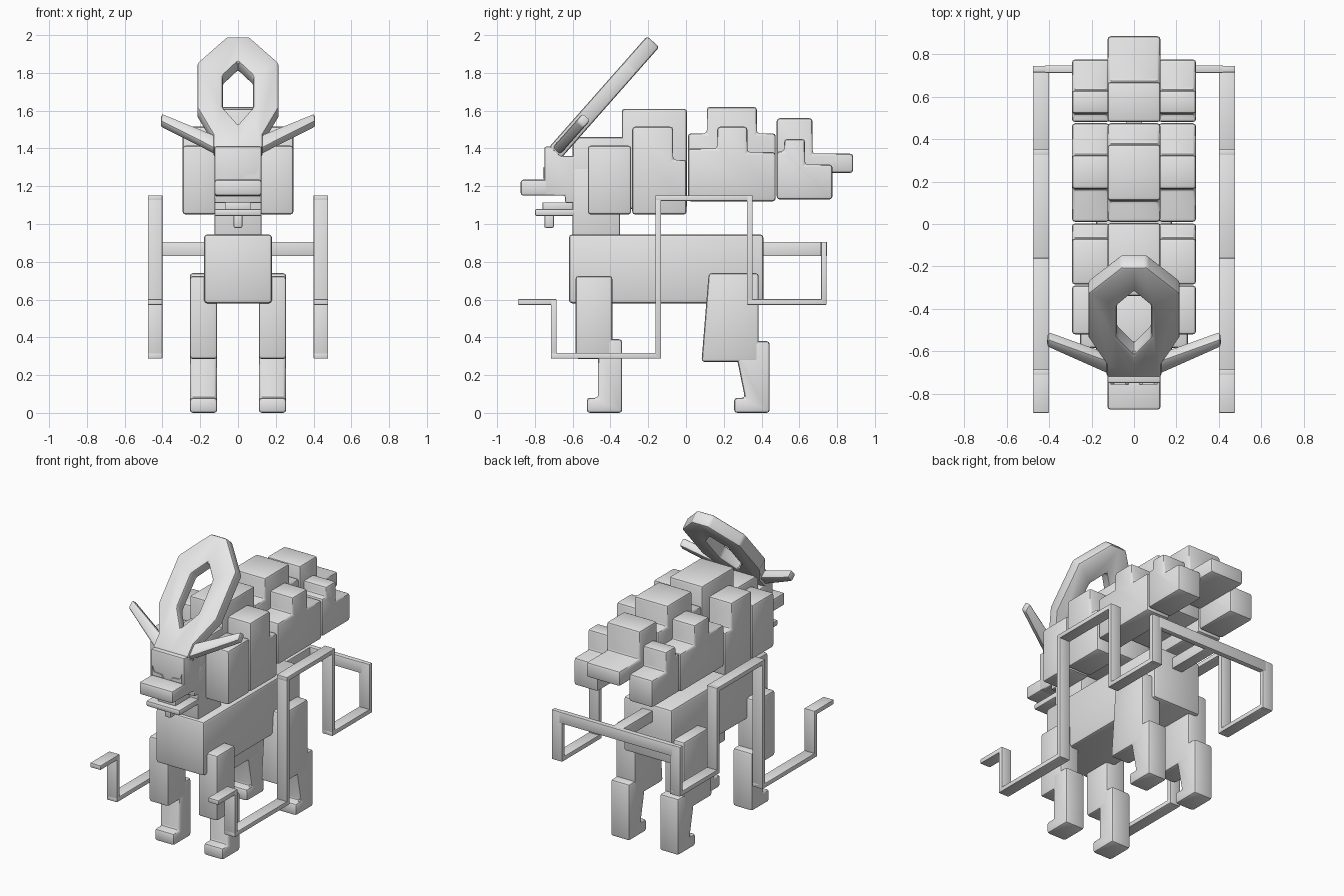
import bpy, bmesh, math
from mathutils import Vector

if "Cube" in bpy.data.objects:
    bpy.data.objects.remove(bpy.data.objects["Cube"])

grey = bpy.data.materials.new("light grey")
grey.diffuse_color = (0.8, 0.8, 0.8, 1)
grey.use_nodes = True
grey.node_tree.nodes["Principled BSDF"].inputs["Base Color"].default_value = grey.diffuse_color


def finish(name, bm, bevel, mirror, weld):
    """Turn a bmesh into a bevelled, optionally x-mirrored object."""
    if weld:  # open the seam on the centre plane
        seam = [f for f in bm.faces if all(abs(v.co.x) < 1e-5 for v in f.verts)]
        bmesh.ops.delete(bm, geom=seam, context='FACES')
    bmesh.ops.recalc_face_normals(bm, faces=bm.faces)
    me = bpy.data.meshes.new(name)
    bm.to_mesh(me)
    bm.free()
    me.materials.append(grey)
    ob = bpy.data.objects.new(name, me)
    bpy.context.collection.objects.link(ob)
    if mirror or weld:
        m = ob.modifiers.new("mirror", 'MIRROR')
        m.use_mirror_merge = weld
    if bevel:
        b = ob.modifiers.new("bevel", 'BEVEL')
        b.width, b.segments, b.limit_method = bevel, 2, 'ANGLE'
    bpy.ops.object.select_all(action='DESELECT')
    ob.select_set(True)
    bpy.context.view_layer.objects.active = ob
    bpy.ops.object.convert(target='MESH')
    bpy.ops.object.shade_smooth_by_angle(angle=math.radians(35))
    return ob


def prism(name, pts, lo, hi, bevel=0.016, mirror=False, weld=False,
          place=lambda a, b, d: (d, a, b)):
    """Extrude a closed profile from depth lo to hi; default profile is (y, z) along x."""
    bm = bmesh.new()
    ends = [[bm.verts.new(Vector(place(a, b, d))) for a, b in pts] for d in (lo, hi)]
    for ring in ends:
        bm.faces.new(ring)
    n = len(pts)
    for i in range(n):
        j = (i + 1) % n
        bm.faces.new((ends[0][i], ends[0][j], ends[1][j], ends[1][i]))
    return finish(name, bm, bevel, mirror, weld)


def box(name, x, y, z, bevel=0.016, mirror=False):
    return prism(name, [(y[0], z[0]), (y[1], z[0]), (y[1], z[1]), (y[0], z[1])],
                 x[0], x[1], bevel, mirror)


# torso and neck
box("torso", (-.18, .18), (-.62, .41), (.58, .945), .018)
box("neck", (-.125, .125), (-.60, -.35), (.90, 1.30), .01)

# head, muzzle and jaw
prism("head", [(-.64, 1.11), (-.64, 1.15), (-.75, 1.15), (-.75, 1.41), (-.70, 1.41),
               (-.655, 1.36), (-.36, 1.36), (-.36, 1.11)], -.125, .125, .01)
box("upper_muzzle", (-.125, .125), (-.875, -.66), (1.15, 1.235), .014)
box("lower_jaw", (-.125, .125), (-.80, -.58), (1.042, 1.08), .01)
box("tongue", (-.067, .067), (-.76, -.60), (1.07, 1.115), .006)
box("beard", (-.023, .023), (-.75, -.70), (.98, 1.055), .008)
prism("eyes", [(.025, 1.24), (.11, 1.24), (.11, 1.30), (.095, 1.265), (.04, 1.26)],
      -.757, -.748, 0, mirror=True, place=lambda a, b, d: (a, d, b))


# tilted plane shared by horn ring and ears: a = x, t = up the slope, s = depth behind
def slope(a, t, s):
    return (a, -.725 + .662 * t + .75 * s, 1.407 + .75 * t - .662 * s)


prism("horn_ring", [(0, .61), (.08, .51), (.08, .285), (0, .165), (0, 0), (.13, 0),
                    (.13, .09), (.215, .28), (.215, .60), (.06, .783), (0, .783)],
      0, .087, .014, weld=True, place=slope)
prism("ears", [(.09, 0), (.13, .012), (.41, .20), (.405, .255), (.13, .105), (.09, .09)],
      .015, .07, .012, mirror=True, place=slope)

# blocky mane: centre row
box("mane_crown", (-.125, .125), (-.60, -.32), (1.10, 1.46))
box("mane_centre_front", (-.125, .125), (-.34, .005), (1.08, 1.61))
prism("mane_centre_middle", [(.01, 1.2), (.475, 1.2), (.475, 1.48), (.375, 1.48),
                             (.375, 1.62), (.11, 1.62), (.11, 1.48), (.01, 1.48)],
      -.125, .125)
prism("mane_centre_rear", [(.48, 1.27), (.885, 1.27), (.885, 1.372), (.67, 1.372),
                           (.67, 1.56), (.48, 1.56)], -.125, .125)

# blocky mane: side rows
box("mane_side_front", (.115, .293), (-.52, -.29), (1.05, 1.415), mirror=True)
prism("mane_side_second", [(-.285, 1.05), (.003, 1.05), (.003, 1.34), (-.068, 1.34),
                           (-.068, 1.515), (-.285, 1.515)], .115, .293, mirror=True)
prism("mane_side_third", [(.01, 1.12), (.475, 1.12), (.475, 1.38), (.325, 1.38),
                          (.325, 1.515), (.165, 1.515), (.165, 1.40), (.01, 1.40)],
      .115, .293, mirror=True)
prism("mane_side_rear", [(.48, 1.13), (.775, 1.13), (.775, 1.315), (.63, 1.315),
                         (.63, 1.45), (.52, 1.45), (.52, 1.385), (.48, 1.385)],
      .115, .293, mirror=True)

# legs
box("front_thigh", (.11, .255), (-.585, -.39), (.285, .725), mirror=True)
prism("front_shin", [(-.525, 0), (-.338, 0), (-.338, .39), (-.465, .39),
                     (-.465, .08), (-.525, .08)], .11, .255, mirror=True)
prism("hind_thigh", [(.082, .27), (.385, .27), (.385, .74), (.12, .74)],
      .11, .255, mirror=True)
prism("hind_shin", [(.255, 0), (.443, 0), (.443, .38), (.25, .38), (.275, .26),
                    (.312, .08), (.255, .08)], .112, .253, mirror=True)

# tail and the pair of stepped ribbons hanging from its crossbar
box("tail", (-.038, .038), (.38, .73), (.83, .905), .004)
box("tail_crossbar", (-.42, .42), (.712, .747), (.83, .905), .004)
T = .03
path = [(.73, .89), (.73, .587), (.337, .587), (.337, 1.137), (-.147, 1.137),
        (-.147, .303), (-.70, .303), (-.70, .587), (-.875, .587)]
# the first bar also runs forward from the crossbar to the upright
for i, ((y0, z0), (y1, z1)) in enumerate(zip(path, path[1:])):
    h = T / 2
    box("ribbon_%d" % (i + 1), (.40, .477),
        (min(y0, y1) - h, max(y0, y1) + h), (min(z0, z1) - h, max(z0, z1) + h),
        .004, mirror=True)
